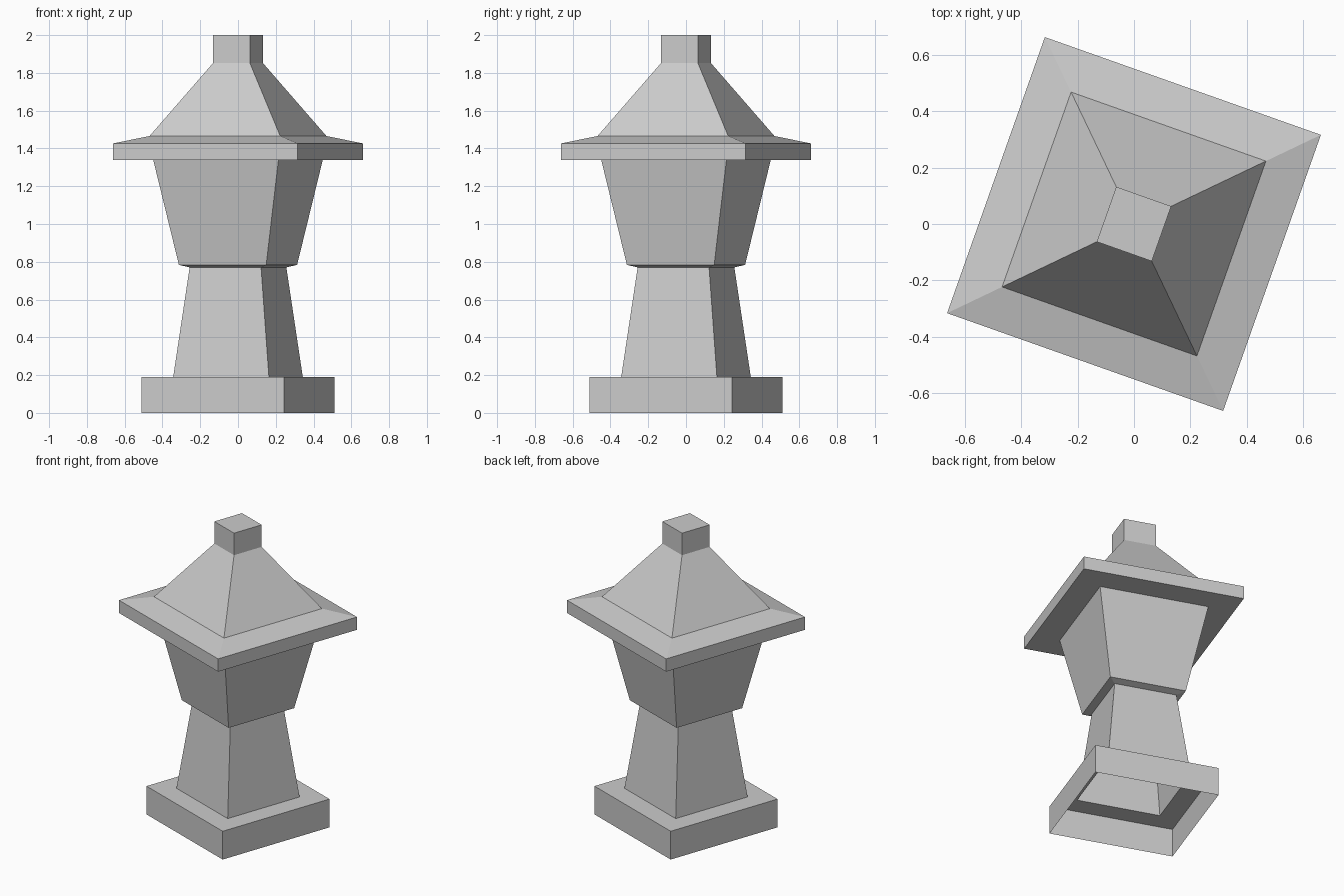
import bpy, bmesh, math

if "Cube" in bpy.data.objects:
    bpy.data.objects.remove(bpy.data.objects["Cube"])

# One plain stone colour
stone = bpy.data.materials.new("stone_grey")
stone.diffuse_color = (0.6, 0.6, 0.6, 1)
stone.use_nodes = True
stone.node_tree.nodes["Principled BSDF"].inputs["Base Color"].default_value = stone.diffuse_color

TURN = math.radians(25.5)   # whole lantern is turned about z


def square_ring(bm, half_x, z):
    """Turned square whose widest x extent is half_x."""
    r = half_x / math.cos(TURN)
    return [bm.verts.new((r * math.cos(TURN + i * math.pi / 2),
                          r * math.sin(TURN + i * math.pi / 2), z))
            for i in range(4)]


def stacked(name, profile, cap=False):
    """Skin a (half_x, z) profile with flat four-sided rings."""
    bm = bmesh.new()
    rings = [square_ring(bm, x, z) for x, z in profile]
    for a, b in zip(rings, rings[1:]):
        for i in range(4):
            j = (i + 1) % 4
            bm.faces.new((a[i], a[j], b[j], b[i]))
    if cap:
        bm.faces.new(rings[-1])
    me = bpy.data.meshes.new(name)
    bm.to_mesh(me)
    bm.free()
    me.materials.append(stone)
    ob = bpy.data.objects.new(name, me)
    bpy.context.collection.objects.link(ob)


# Hollow base, open underneath, with a ledge up to the pedestal
stacked("base", [(0.51, 0), (0.51, 0.19), (0.343, 0.19)])
# Tapered pedestal
stacked("pedestal", [(0.343, 0.19), (0.256, 0.77)])
# Flared lantern body with its small lower lip
stacked("lantern_body", [(0.256, 0.77), (0.313, 0.784), (0.449, 1.34)])
# Roof: eave slab, shallow rim, steep slope
stacked("roof", [(0.449, 1.34), (0.663, 1.34), (0.663, 1.426),
                 (0.468, 1.466), (0.132, 1.852)])
# Square finial
stacked("finial", [(0.132, 1.852), (0.132, 2.0)], cap=True)
